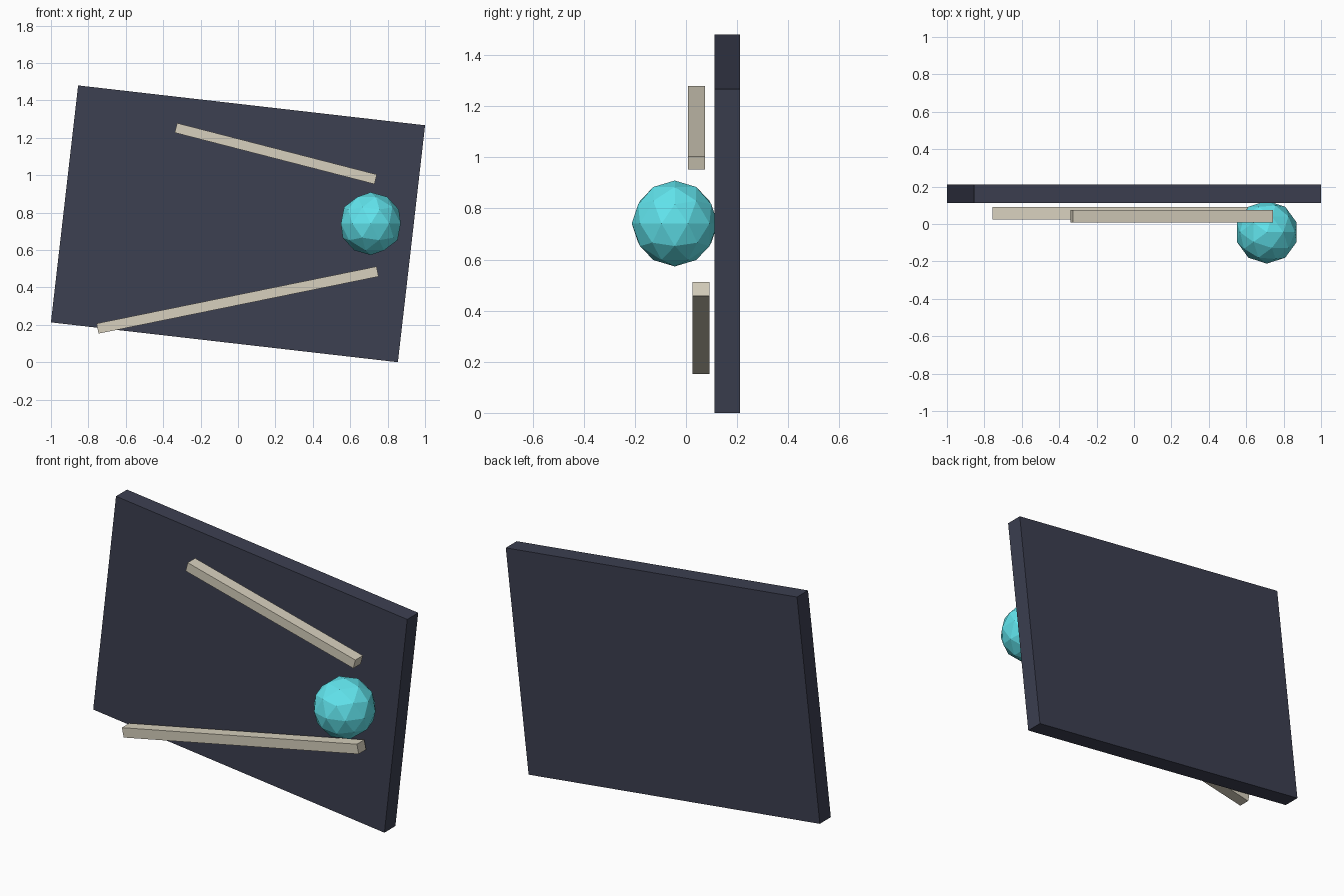
import bpy
import math

if "Cube" in bpy.data.objects:
    bpy.data.objects.remove(bpy.data.objects["Cube"])


def material(name, rgb):
    m = bpy.data.materials.new(name)
    m.diffuse_color = (*rgb, 1)
    m.use_nodes = True
    m.node_tree.nodes["Principled BSDF"].inputs["Base Color"].default_value = m.diffuse_color
    return m


def bar(name, start, end, y, height, depth, mat):
    """Box running between two (x, z) points."""
    dx, dz = end[0] - start[0], end[1] - start[1]
    bpy.ops.mesh.primitive_cube_add(
        size=1,
        location=((start[0] + end[0]) / 2, y, (start[1] + end[1]) / 2),
        rotation=(0, -math.atan2(dz, dx), 0))
    ob = bpy.context.object
    ob.name = name
    ob.scale = (math.hypot(dx, dz), depth, height)
    bpy.ops.object.transform_apply(location=False, rotation=False, scale=True)
    ob.data.materials.append(mat)
    return ob


navy = material("navy", (0.045, 0.05, 0.082))
cream = material("cream", (0.68, 0.63, 0.51))
cyan = material("cyan", (0.12, 0.78, 0.85))

# Tilted back panel
bar("back_panel", (-0.9275, 0.8465), (0.9275, 0.6335), 0.161, 1.275, 0.1, navy)

# Two converging rails in front of the panel
bar("lower_rail", (-0.751, 0.18), (0.746, 0.485), 0.058, 0.055, 0.067, cream)
bar("upper_rail", (-0.332, 1.253), (0.736, 0.978), 0.041, 0.053, 0.068, cream)

# Faceted ball
bpy.ops.mesh.primitive_ico_sphere_add(
    subdivisions=2, radius=0.168, location=(0.71, -0.044, 0.741))
ball = bpy.context.object
ball.name = "ball"
ball.data.materials.append(cyan)
